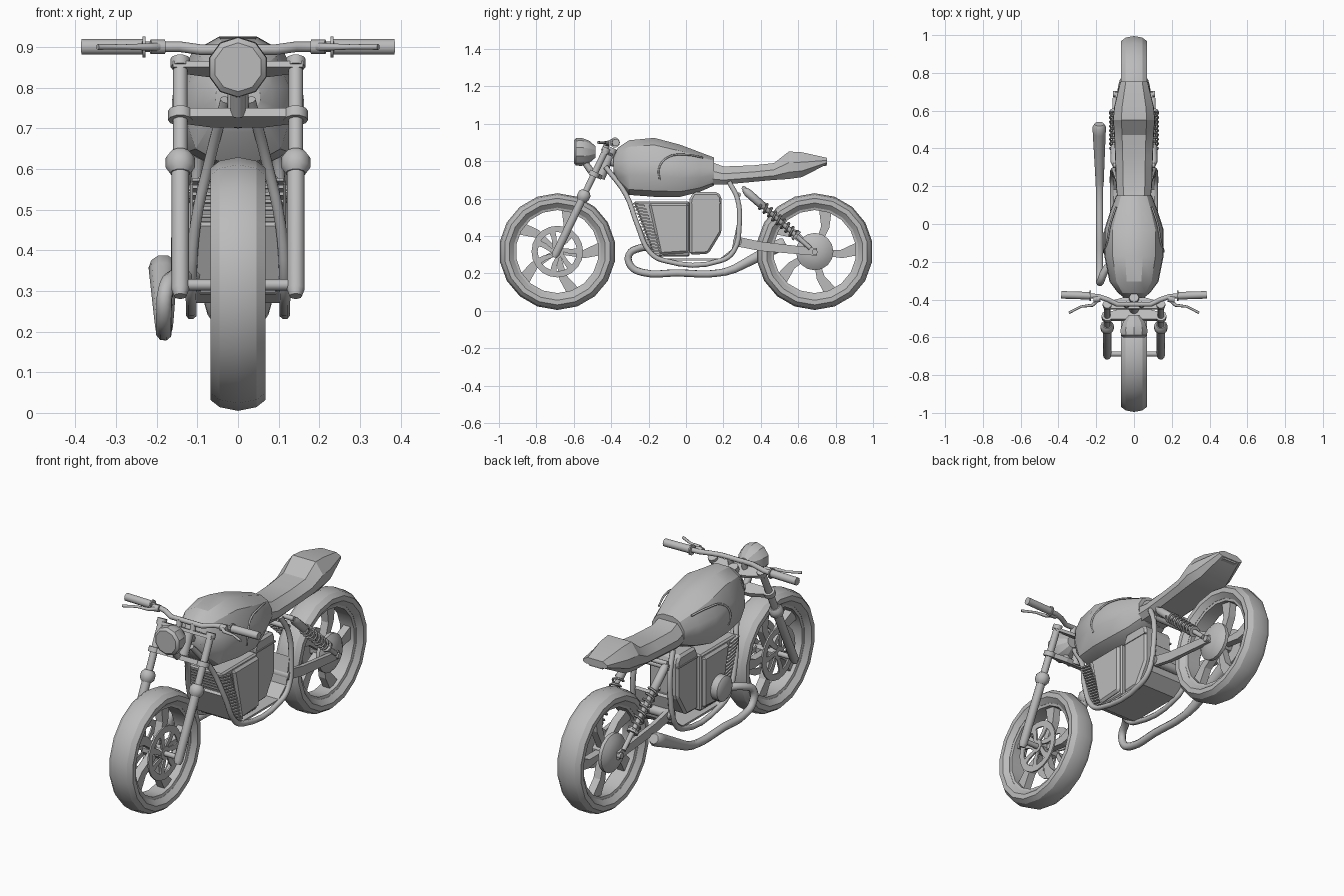
import bpy, bmesh
from math import sin, cos, pi, radians
from mathutils import Vector

if "Cube" in bpy.data.objects:
    bpy.data.objects.remove(bpy.data.objects["Cube"])

grey = bpy.data.materials.new("plain grey")
grey.use_nodes = True
grey.diffuse_color = (0.5, 0.5, 0.5, 1)
grey.node_tree.nodes["Principled BSDF"].inputs["Base Color"].default_value = grey.diffuse_color


def finish(name, mesh, mirror=False, smooth=None, bevel=0):
    ob = bpy.data.objects.new(name, mesh)
    bpy.context.collection.objects.link(ob)
    mesh.materials.clear()
    mesh.materials.append(grey)
    if bevel:
        mod = ob.modifiers.new("bevel", "BEVEL")
        mod.width, mod.segments, mod.limit_method = bevel, 1, "ANGLE"
    if mirror:
        ob.modifiers.new("mirror", "MIRROR").use_mirror_merge = False
    if smooth:
        bpy.ops.object.select_all(action="DESELECT")
        ob.select_set(True)
        bpy.context.view_layer.objects.active = ob
        bpy.ops.object.shade_smooth_by_angle(angle=radians(smooth))
    return ob


def loft(name, rings, closed=False, **kw):
    """Skin a list of point rings, capping the ends unless the loft is closed."""
    bm = bmesh.new()
    vs = [[bm.verts.new(p) for p in ring] for ring in rings]
    n = len(rings[0])
    pairs = list(zip(vs, vs[1:])) + ([(vs[-1], vs[0])] if closed else [])
    for a, b in pairs:
        for i in range(n):
            j = (i + 1) % n
            bm.faces.new((a[i], a[j], b[j], b[i]))
    if not closed:
        bm.faces.new(vs[0][::-1])
        bm.faces.new(vs[-1])
    bmesh.ops.recalc_face_normals(bm, faces=bm.faces)
    mesh = bpy.data.meshes.new(name)
    bm.to_mesh(mesh)
    bm.free()
    return finish(name, mesh, **kw)


def lathe(name, profile, centre, sides, axis="x", **kw):
    """Spin (offset, radius) pairs round the x or y axis."""
    rings = []
    for off, r in profile:
        ring = []
        for i in range(sides):
            a = 2 * pi * i / sides
            u, v = r * sin(a), -r * cos(a)
            ring.append(Vector(centre) + Vector((off, u, v) if axis == "x" else (u, off, v)))
        rings.append(ring)
    return loft(name, rings, **kw)


def plate(name, outline, x0, x1, **kw):
    """Extrude a (y, z) outline across x."""
    return loft(name, [[(x, y, z) for y, z in outline] for x in (x0, x1)], **kw)


def tube(name, pts, r, radii=None, bend=False, sides=8, mirror=False):
    cu = bpy.data.curves.new(name, "CURVE")
    cu.dimensions, cu.bevel_depth, cu.use_fill_caps = "3D", r, True
    cu.bevel_resolution, cu.resolution_u = (sides - 4) // 2, 4
    sp = cu.splines.new("BEZIER" if bend else "POLY")
    cps = sp.bezier_points if bend else sp.points
    cps.add(len(pts) - 1)
    for i, (cp, p) in enumerate(zip(cps, pts)):
        cp.co = p if bend else (*p, 1)
        cp.radius = radii[i] if radii else 1
        if bend:
            cp.handle_left_type = cp.handle_right_type = "AUTO"
    tmp = bpy.data.objects.new(name + "_path", cu)
    mesh = bpy.data.meshes.new_from_object(tmp)
    bpy.data.objects.remove(tmp)
    return finish(name, mesh, mirror=mirror, smooth=50)


# Wheels: faceted tyre, rim and five swept blades
AXLE = 0.317
tyre = [(-0.045, 0.235), (-0.068, 0.26), (-0.068, 0.285), (-0.045, 0.303), (0, 0.312),
        (0.045, 0.303), (0.068, 0.285), (0.068, 0.26), (0.045, 0.235)]
rim = [(-0.045, 0.24), (-0.04, 0.222), (0.04, 0.222), (0.045, 0.24)]
blade = [(0.03, 0), (0.14, 0.25), (0.23, 0.1), (0.23, 0.4), (0.15, 0.55), (0.03, 0.9)]


def swept(name, outline, cy, count, x0, x1, **kw):
    for k in range(count):
        pts = [(cy + r * sin(a + 2 * pi * k / count), AXLE + r * cos(a + 2 * pi * k / count))
               for r, a in outline]
        plate(f"{name}_{k + 1}", pts, x0, x1, **kw)


for side, cy in (("front", -0.688), ("rear", 0.688)):
    c = (0, cy, AXLE)
    lathe(side + "_tyre", tyre, c, 18, closed=True, smooth=24)
    lathe(side + "_rim", rim, c, 18, closed=True, smooth=24)
    lathe(side + "_hub", [(-0.06, 0.035), (0.06, 0.035)], c, 10)
    swept(side + "_wheel_blade", blade, cy, 5, -0.02, 0.02)

# Front brake discs with swept arms, and axle
lathe("front_brake_disc", [(0.05, 0.105), (0.05, 0.138), (0.058, 0.138), (0.058, 0.105)],
      (0, -0.688, AXLE), 20, closed=True, mirror=True)
swept("brake_disc_arm", [(0.03, 0), (0.08, 0.5), (0.11, 0.5), (0.11, 0.8), (0.07, 0.85), (0.03, 0.7)],
      -0.688, 7, 0.05, 0.058, mirror=True)
tube("front_axle", [(-0.14, -0.688, 0.315), (0.14, -0.688, 0.315)], 0.014)

# Rear hub domes and axle
lathe("rear_hub_dome", [(0.04, 0.1), (0.058, 0.1), (0.075, 0.075), (0.085, 0.04), (0.088, 0.012)],
      (0, 0.688, AXLE), 16, mirror=True, smooth=35)
tube("rear_axle", [(-0.11, 0.688, 0.315), (0.11, 0.688, 0.315)], 0.016)

# Fork legs with collars and clamps
foot, head = Vector((0.142, -0.705, 0.287)), Vector((0.142, -0.425, 0.868))


def on_fork(t, x=0.142):
    p = foot.lerp(head, t)
    return Vector((x, p.y, p.z))


def fork_part(name, stops, r, radii):
    tube(name, [on_fork(t) for t in stops], r, radii, sides=10, mirror=True)


fork_part("fork_lower", (0, 0.03, 0.54), 0.022, (0.7, 1, 1))
fork_part("fork_collar", (0.52, 0.545, 0.585, 0.61), 0.036, (0.7, 1, 1, 0.65))
fork_part("fork_upper", (0.55, 1), 0.018, None)
fork_part("fork_clamp_ring", (0.745, 0.785), 0.03, None)
fork_part("fork_cap", (0.97, 1.005), 0.024, None)
for name, t, depth in (("lower_clamp", 0.765, 0.012), ("upper_clamp", 0.97, 0.008)):
    rings = []
    for x, back in ((-0.16, 0.015), (-0.06, 0.045), (0.06, 0.045), (0.16, 0.015)):
        p, up = on_fork(t, x), (head - foot).normalized() * depth
        fwd = Vector((0, -0.9, 0.43))
        rings.append([p + fwd * 0.018 - up, p + fwd * 0.018 + up, p - fwd * back + up, p - fwd * back - up])
    loft(name, rings)
tube("steering_head", [(0, -0.46, 0.71), (0, -0.39, 0.87)], 0.026)

# Headlight and its bracket
lathe("headlight", [(-0.012, 0.06), (0, 0.073), (0.03, 0.075), (0.07, 0.06), (0.105, 0.03)],
      (0, -0.588, 0.85), 10, axis="y", smooth=25)
tube("headlight_bracket", [(0, -0.545, 0.8), (0, -0.5, 0.735)], 0.018)

# Handlebar, grips and levers
bar = [(0, -0.425, 0.893), (0.09, -0.425, 0.893), (0.14, -0.4, 0.9), (0.19, -0.383, 0.9), (0.25, -0.38, 0.9)]
tube("handlebar", bar, 0.013, mirror=True)
tube("grip", [(0.235, -0.38, 0.9), (0.385, -0.375, 0.9)], 0.02, sides=10, mirror=True)
tube("grip_flange", [(0.228, -0.38, 0.9), (0.235, -0.38, 0.9)], 0.027, sides=10, mirror=True)
tube("lever_mount", [(0.18, -0.395, 0.9), (0.215, -0.4, 0.9)], 0.018, mirror=True)
tube("lever", [(0.19, -0.4, 0.9), (0.22, -0.43, 0.9), (0.28, -0.437, 0.9), (0.345, -0.47, 0.9)],
     0.009, (1.2, 1, 0.7, 0.8), mirror=True)
tube("bar_riser", [(0.04, -0.435, 0.85), (0.04, -0.425, 0.893)], 0.015, mirror=True)

# Tank: stations of y, half width, bottom, top
section = [(0.4, 0), (0.8, 0.1), (1, 0.36), (0.97, 0.62), (0.72, 0.88), (0.3, 1)]
section += [(-x, z) for x, z in reversed(section)]


def body(name, stations, shape, angle):
    rings = [[(w * x, y, lo + (hi - lo) * z) for x, z in shape] for y, w, lo, hi in stations]
    return loft(name, rings, smooth=angle)


body("fuel_tank", [(-0.388, 0.055, 0.74, 0.82), (-0.365, 0.085, 0.69, 0.872), (-0.305, 0.13, 0.62, 0.912),
                   (-0.17, 0.157, 0.61, 0.925), (-0.03, 0.157, 0.61, 0.888), (0.07, 0.125, 0.635, 0.85),
                   (0.15, 0.095, 0.67, 0.82)], section, 28)
tube("knee_crease", [(0.15, -0.14, 0.7), (0.158, -0.145, 0.76), (0.143, -0.1, 0.82), (0.125, 0, 0.835),
                     (0.095, 0.09, 0.82)], 0.005, bend=True, mirror=True)

# Seat with raised tail
saddle = [(0.75, 0), (1, 0.25), (0.98, 0.6), (0.6, 1)]
saddle += [(-x, z) for x, z in reversed(saddle)]
body("seat", [(0.1, 0.085, 0.675, 0.81), (0.2, 0.095, 0.675, 0.772), (0.36, 0.1, 0.69, 0.778),
              (0.47, 0.105, 0.7, 0.79), (0.55, 0.112, 0.705, 0.852), (0.62, 0.105, 0.715, 0.848),
              (0.755, 0.072, 0.785, 0.818)], saddle, 25)
plate("tail_light", [(0.7, 0.77), (0.75, 0.775), (0.755, 0.8), (0.7, 0.79)], -0.04, 0.04)

# Engine block, side panels, cooling fins and rear housing
plate("engine_block", [(-0.28, 0.585), (0.02, 0.585), (0.02, 0.29), (-0.17, 0.29)], -0.1, 0.1, bevel=0.008)
plate("engine_side_panel", [(-0.2, 0.575), (0.015, 0.575), (0.015, 0.31), (-0.14, 0.3)], 0.09, 0.118,
      bevel=0.012, mirror=True)
for k in range(16):
    t = k / 15
    y, z = -0.278 + 0.1 * t, 0.57 - 0.265 * t
    plate(f"cooling_fin_{k + 1}", [(y - 0.006, z), (y + 0.06, z - 0.012), (y + 0.06, z - 0.004), (y - 0.006, z + 0.008)],
          -0.112, 0.112)
plate("rear_housing", [(0.02, 0.6), (0.04, 0.635), (0.17, 0.635), (0.19, 0.61), (0.19, 0.42), (0.12, 0.305),
                       (0.02, 0.3)], -0.085, 0.085, bevel=0.012)
plate("housing_lid", [(0.03, 0.575), (0.188, 0.575), (0.188, 0.582), (0.03, 0.582)], -0.089, 0.089)
lathe("engine_round_cover", [(-0.165, 0.05), (-0.155, 0.065), (-0.09, 0.065)], (0, -0.1, 0.38), 16, smooth=35)

# Cradle frame and belly tray
cradle = [(0.03, -0.43, 0.77), (0.07, -0.32, 0.62), (0.105, -0.26, 0.46), (0.115, -0.19, 0.31), (0.115, -0.12, 0.27),
          (0.115, 0.19, 0.27), (0.115, 0.255, 0.32), (0.11, 0.285, 0.46), (0.1, 0.275, 0.6), (0.085, 0.23, 0.69)]
tube("cradle_frame", cradle, 0.014, bend=True, mirror=True)
tray = [(y, z) for x, y, z in cradle[2:8]]
plate("belly_tray", tray + [(y * 0.96, z + 0.01) for y, z in reversed(tray)], -0.108, 0.108)
tube("frame_spine", [(0, -0.4, 0.8), (0, 0.0, 0.69), (0, 0.5, 0.73)], 0.025)
tube("frame_crossbar", [(-0.1, 0.28, 0.62), (0.1, 0.28, 0.62)], 0.014)

# Swing arm
plate("swing_arm", [(0.26, 0.4), (0.4, 0.37), (0.7, 0.335), (0.7, 0.295), (0.4, 0.32), (0.27, 0.345)],
      0.078, 0.1, mirror=True)
tube("swing_arm_pivot", [(-0.115, 0.275, 0.372), (0.115, 0.275, 0.372)], 0.025)

# Shock absorbers with coil springs
top, low = Vector((0.102, 0.31, 0.65)), Vector((0.102, 0.665, 0.335))
along = (low - top).normalized()
across = along.cross(Vector((1, 0, 0)))
tube("shock_body", [top.lerp(low, t) for t in (0, 0.05, 0.28, 0.3, 0.8, 1)], 0.022,
     (0.6, 1, 1, 0.6, 0.6, 0.55), mirror=True)
turns, steps = 8, 10
coil = []
for i in range(turns * steps + 1):
    a = 2 * pi * i / steps
    coil.append(top.lerp(low, 0.26 + 0.52 * i / (turns * steps)) + (Vector((cos(a), 0, 0)) + across * sin(a)) * 0.025)
tube("shock_spring", coil, 0.006, sides=6, mirror=True)
tube("spring_seat", [top.lerp(low, 0.77), top.lerp(low, 0.8)], 0.03, mirror=True)
tube("shock_mount", [(-0.11, 0.31, 0.655), (0.11, 0.31, 0.655)], 0.013)

# Exhaust pipe and muffler
tube("exhaust_pipe", [(-0.1, -0.18, 0.34), (-0.155, -0.25, 0.335), (-0.178, -0.305, 0.3), (-0.182, -0.295, 0.24),
                      (-0.182, -0.23, 0.205), (-0.182, -0.05, 0.203), (-0.182, 0.18, 0.203), (-0.182, 0.28, 0.235)],
     0.02, bend=True)
tube("muffler", [(-0.182, 0.2, 0.205), (-0.182, 0.26, 0.225), (-0.184, 0.48, 0.34), (-0.184, 0.515, 0.357),
                 (-0.184, 0.53, 0.365)], 0.036, (0.58, 0.65, 0.95, 1, 0.7), sides=10)
